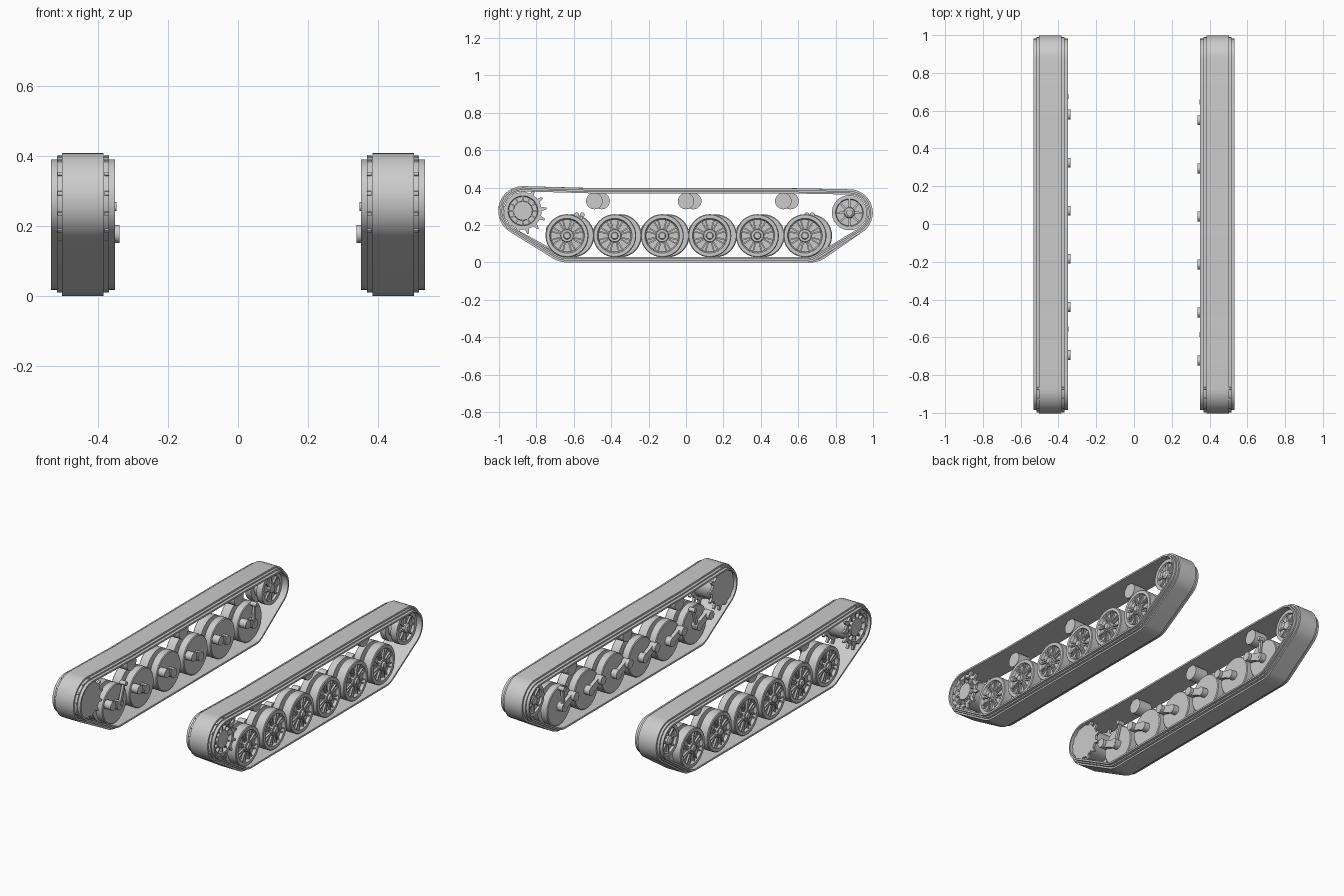
import bpy, bmesh, math
from math import sin, cos, pi, radians
from mathutils import Vector, Matrix

cube = bpy.data.objects.get("Cube")
if cube:
    bpy.data.objects.remove(cube)

grey = bpy.data.materials.new("plain grey")
grey.use_nodes = True
grey.diffuse_color = (0.6, 0.6, 0.6, 1)
grey.node_tree.nodes["Principled BSDF"].inputs["Base Color"].default_value = (0.6, 0.6, 0.6, 1)


def lathe(bm, profile, y=0, z=0, n=40):
    """Spin (x, radius) points around an axis parallel to x."""
    rings = []
    for x, r in profile:
        if r == 0:
            rings.append([bm.verts.new((x, y, z))] * n)
        else:
            rings.append([bm.verts.new((x, y + r * cos(2 * pi * i / n), z + r * sin(2 * pi * i / n)))
                          for i in range(n)])
    for a, b in zip(rings, rings[1:]):
        for i in range(n):
            j = (i + 1) % n
            corners = dict.fromkeys((a[i], a[j], b[j], b[i]))
            bm.faces.new(list(corners))


def rod(bm, x0, x1, r, y, z, n=20):
    lathe(bm, [(x0, 0), (x0, r), (x1, r), (x1, 0)], y, z, n)


def bar(bm, x0, x1, p, q, w0, w1):
    """Tapered bar between two (y, z) points, from x0 to x1."""
    p, q = Vector(p), Vector(q)
    side = (q - p).normalized().orthogonal()
    outline = [p + side * w0, q + side * w1, q - side * w1, p - side * w0]
    low, high = [[bm.verts.new((x, c.x, c.y)) for c in outline] for x in (x0, x1)]
    bm.faces.new(low)
    bm.faces.new(high)
    for i in range(4):
        j = (i + 1) % 4
        bm.faces.new((low[i], low[j], high[j], high[i]))


def radial(bm, count, x0, x1, r0, r1, w0, w1, turn=0.0):
    for k in range(count):
        d = Vector((cos(turn + 2 * pi * k / count), sin(turn + 2 * pi * k / count)))
        bar(bm, x0, x1, d * r0, d * r1, w0, w1)


def finish(bm, name, side, y=0, z=0):
    """Place the part on its side, mirroring it for the right."""
    bmesh.ops.transform(bm, matrix=Matrix.Diagonal((side, 1, 1, 1)), verts=bm.verts)
    bmesh.ops.recalc_face_normals(bm, faces=bm.faces)
    mesh = bpy.data.meshes.new(name)
    bm.to_mesh(mesh)
    bm.free()
    mesh.materials.append(grey)
    mesh.shade_smooth()
    mesh.set_sharp_from_angle(angle=radians(30))
    ob = bpy.data.objects.new(name, mesh)
    ob.location = (0, y, z)
    bpy.context.collection.objects.link(ob)


SPROCKET = (-0.872, 0.276)
IDLER = (0.874, 0.266)
WHEEL_Z = 0.143
WHEEL_R = 0.115


def belt_path(shift, offset):
    """Closed (y, z) loop around the wheels at a distance from them."""
    first, last = -0.636 + shift, 0.636 + shift
    arcs = [(*IDLER, 0.097, -60, 88, 16), (0.55 + shift, 0.328, 0.041, 86, 90, 2),
            (-0.49 + shift, 0.328, 0.041, 90, 92, 2), (*SPROCKET, 0.104, 90, 239, 18),
            (first, WHEEL_Z, WHEEL_R, 239, 270, 6), (last, WHEEL_Z, WHEEL_R, 270, 300, 6)]
    points = []
    for y, z, r, a0, a1, n in arcs:
        for i in range(n):
            a = radians(a0 + (a1 - a0) * i / (n - 1))
            points.append((y + (r + offset) * cos(a), z + (r + offset) * sin(a)))
    return points


def make_belt(side, shift):
    # wide belt, stepped edge and raised centre tread as one stepped section
    section = [(0.35, 0), (0.35, 0.010), (0.367, 0.010), (0.367, 0.018), (0.383, 0.018), (0.383, 0.028),
               (0.502, 0.028), (0.502, 0.018), (0.516, 0.018), (0.516, 0.010), (0.533, 0.010), (0.533, 0)]
    bm = bmesh.new()
    loops = [[bm.verts.new((x, y, z)) for y, z in belt_path(shift, off)] for x, off in section]
    for a, b in zip(loops, loops[1:] + loops[:1]):
        for i in range(len(a)):
            j = (i + 1) % len(a)
            bm.faces.new((a[i], a[j], b[j], b[i]))
    finish(bm, "track_belt", side)


def make_road_wheel(side, y):
    bm = bmesh.new()
    # inner disc, axle groove and dished outer disc with hub
    lathe(bm, [(0.388, 0), (0.388, 0.11), (0.392, 0.115), (0.432, 0.115), (0.432, 0.08), (0.456, 0.08),
               (0.456, 0.115), (0.508, 0.115), (0.512, 0.111), (0.512, 0.093), (0.496, 0.086),
               (0.496, 0.036), (0.514, 0.032), (0.514, 0.02), (0.524, 0.016), (0.524, 0)], n=48)
    # paired ribs
    for turn in (-0.13, 0.13):
        radial(bm, 8, 0.49, 0.507, 0.03, 0.09, 0.004, 0.004, pi / 8 + turn)
    # hub bolts
    for k in range(8):
        rod(bm, 0.51, 0.518, 0.004, 0.026 * cos(k * pi / 4), 0.026 * sin(k * pi / 4), 6)
    finish(bm, "road_wheel", side, y, WHEEL_Z)


def make_sprocket(side):
    bm = bmesh.new()
    # drum with a plain inner face and a dished outer face
    lathe(bm, [(0.367, 0), (0.367, 0.1), (0.381, 0.1), (0.381, 0.082), (0.501, 0.082), (0.501, 0.1),
               (0.515, 0.1), (0.515, 0.08), (0.49, 0.076), (0.49, 0.052), (0.512, 0.05), (0.512, 0)])
    for x in (0.367, 0.501):
        radial(bm, 13, x, x + 0.014, 0.095, 0.126, 0.012, 0.005, 0.1)
    radial(bm, 12, 0.485, 0.508, 0.048, 0.08, 0.004, 0.004)
    # ring bolts
    for k in range(13):
        a = 2 * pi * k / 13
        rod(bm, 0.513, 0.52, 0.005, 0.09 * cos(a), 0.09 * sin(a), 6)
    finish(bm, "drive_sprocket", side, *SPROCKET)


def make_idler(side):
    bm = bmesh.new()
    lathe(bm, [(0.39, 0), (0.385, 0.024), (0.4, 0.03), (0.4, 0.07), (0.388, 0.074), (0.388, 0.094),
               (0.425, 0.094), (0.425, 0.065), (0.46, 0.065), (0.46, 0.094), (0.5, 0.094), (0.5, 0.074),
               (0.486, 0.07), (0.486, 0.03), (0.505, 0.026), (0.512, 0.016), (0.512, 0)])
    for x0, x1 in ((0.39, 0.405), (0.482, 0.497)):
        radial(bm, 8, x0, x1, 0.024, 0.078, 0.006, 0.004)
    finish(bm, "rear_idler", side, *IDLER)


def make_arm(side, y, pivot_y):
    bm = bmesh.new()
    bar(bm, 0.356, 0.378, (y, WHEEL_Z), (pivot_y, 0.177), 0.02, 0.022)
    rod(bm, 0.352, 0.392, 0.027, y, WHEEL_Z)
    rod(bm, 0.337, 0.382, 0.026, pivot_y, 0.177)
    finish(bm, "swing_arm", side)


def make_damper(side, foot_y, head_y):
    bm = bmesh.new()
    foot, head = Vector((foot_y, 0.15)), Vector((head_y, 0.255))
    bar(bm, 0.357, 0.371, foot, head, 0.01, 0.007)
    rod(bm, 0.346, 0.385, 0.013, *head, 14)
    rod(bm, 0.35, 0.39, 0.014, *foot, 14)
    finish(bm, "damper", side)


# the two sides are staggered along the hull
for side, shift in ((1, 0.0), (-1, 0.03)):
    make_belt(side, shift)
    make_sprocket(side)
    make_idler(side)
    for i in range(6):
        y = -0.636 + 0.2544 * i + shift
        make_road_wheel(side, y)
        make_arm(side, y, y - 0.087)
    for y in (-0.49, 0.0, 0.52):
        bm = bmesh.new()
        rod(bm, 0.385, 0.47, 0.044, 0, 0, 28)
        finish(bm, "return_roller", side, y + shift * 1.3, 0.328)
    make_damper(side, -0.62 + shift, -0.585 + shift)
    make_damper(side, 0.636 + shift, 0.645 + shift)
